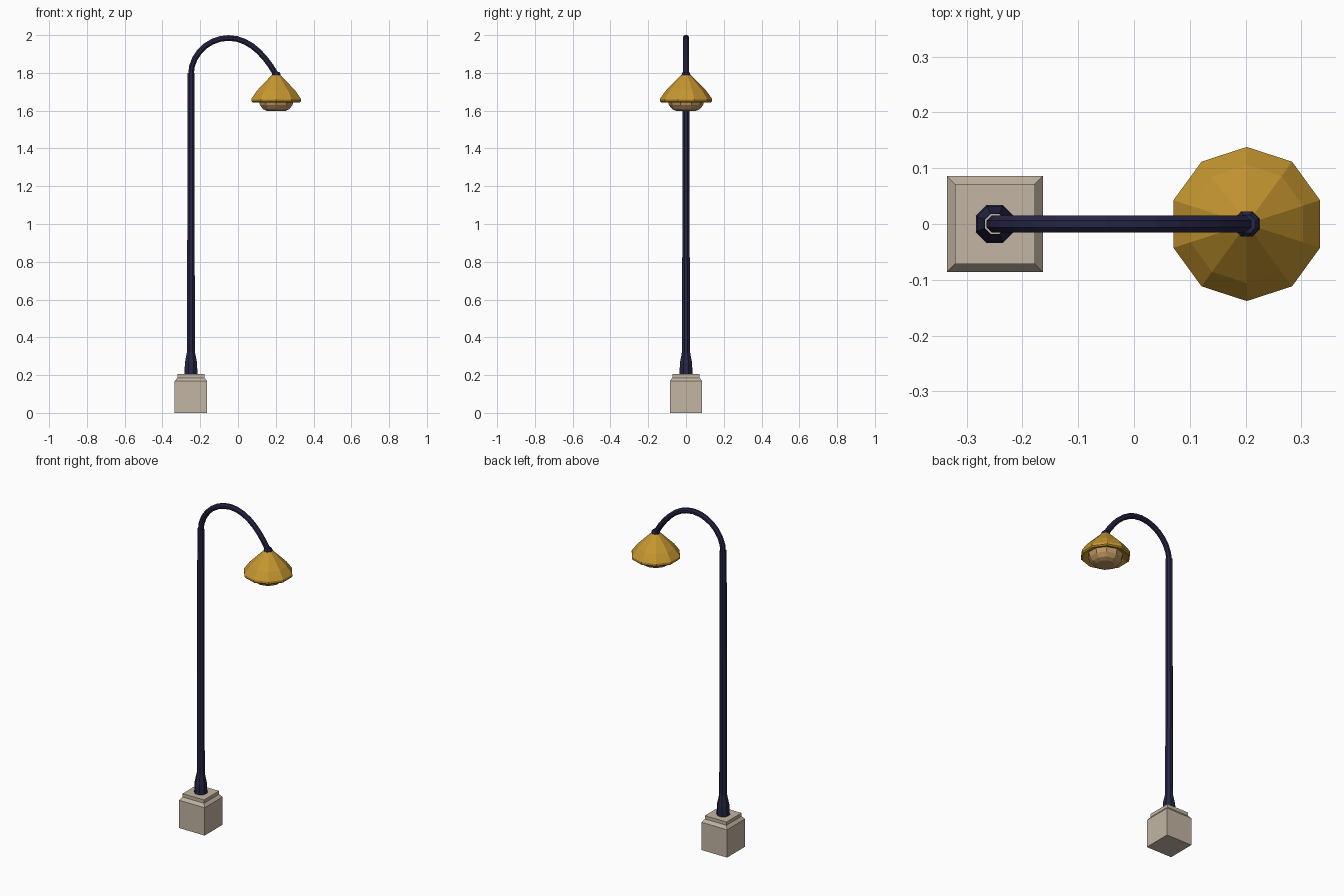
import bpy, math
from mathutils import Vector
from mathutils.geometry import interpolate_bezier

if "Cube" in bpy.data.objects:
    bpy.data.objects.remove(bpy.data.objects["Cube"])


def material(name, rgb):
    m = bpy.data.materials.new(name)
    lin = [(c / 255 / 12.92) if c < 11 else ((c / 255 + 0.055) / 1.055) ** 2.4 for c in rgb]
    m.diffuse_color = (*lin, 1)
    m.use_nodes = True
    m.node_tree.nodes["Principled BSDF"].inputs["Base Color"].default_value = m.diffuse_color
    return m


STONE = material("pale stone", (194, 181, 162))
NAVY = material("dark navy metal", (38, 37, 70))
GOLD = material("gold", (197, 150, 48))
GLASS = material("tan lamp glass", (190, 150, 98))

POLE_X, LAMP_X = -0.249, 0.202


def skin(name, rings, mat, cap_start=True, cap_end=True):
    """Join successive rings of points into one flat-shaded surface."""
    n = len(rings[0])
    verts = [p for ring in rings for p in ring]
    faces = []
    for i in range(len(rings) - 1):
        for j in range(n):
            k = (j + 1) % n
            faces.append((i * n + j, i * n + k, (i + 1) * n + k, (i + 1) * n + j))
    if cap_start:
        faces.append(tuple(reversed(range(n))))
    if cap_end:
        faces.append(tuple(range(len(verts) - n, len(verts))))
    me = bpy.data.meshes.new(name)
    me.from_pydata(verts, [], faces)
    me.materials.append(mat)
    ob = bpy.data.objects.new(name, me)
    bpy.context.collection.objects.link(ob)
    return ob


def lathe(name, x, profile, sides, turn, mat, **caps):
    """Stack polygon rings of (radius, z), listed from bottom to top."""
    rings = [[(x + r * math.cos(turn + math.tau * j / sides),
               r * math.sin(turn + math.tau * j / sides), z)
              for j in range(sides)] for r, z in profile]
    return skin(name, rings, mat, **caps)


# stone plinth: square block, chamfer and raised top
q = math.sqrt(2)
lathe("plinth", POLE_X, [(0.086 * q, 0), (0.086 * q, 0.168), (0.072 * q, 0.186),
                         (0.072 * q, 0.206)], 4, math.pi / 4, STONE)

# octagonal foot collar and slightly tapering pole, open at the top
E = math.pi / 8
lathe("foot_collar", POLE_X, [(0.037, 0.206), (0.035, 0.265), (0.0225, 0.325)], 8, E, NAVY,
      cap_start=False, cap_end=False)
lathe("pole", POLE_X, [(0.0225, 0.206), (0.0225, 0.325), (0.0195, 1.80)], 8, E, NAVY,
      cap_start=False, cap_end=False)

# curved arm swept along two bezier spans
a, peak, end = Vector((POLE_X, 0, 1.79)), Vector((-0.05, 0, 1.985)), Vector((LAMP_X, 0, 1.79))
path = interpolate_bezier(a, Vector((POLE_X, 0, 1.90)), Vector((-0.155, 0, 1.985)), peak, 8)
path += interpolate_bezier(peak, Vector((0.055, 0, 1.985)), Vector((0.14, 0, 1.90)), end, 8)[1:]
rings = []
for i, p in enumerate(path):
    t = (path[min(i + 1, len(path) - 1)] - path[max(i - 1, 0)]).normalized()
    if i == 0:
        t = Vector((0, 0, 1))
    side = Vector((0, 1, 0))
    out = side.cross(t)
    rings.append([p + 0.0162 * (math.cos(E + math.tau * j / 8) * out
                                + math.sin(E + math.tau * j / 8) * side) for j in range(8)])
skin("curved_arm", rings, NAVY, cap_start=False)

# cuff joining arm and shade
lathe("lamp_cuff", LAMP_X, [(0.025, 1.778), (0.024, 1.797), (0.017, 1.806)], 8, E, NAVY)

# ten-sided shade with a rim and a recessed underside
D = math.pi / 2
lathe("lamp_shade", LAMP_X, [(0.085, 1.665), (0.108, 1.650), (0.131, 1.643), (0.138, 1.650),
                             (0.138, 1.663), (0.106, 1.707), (0.02, 1.793)], 10, D, GOLD)

# glass bowl below the shade
lathe("lamp_glass", LAMP_X, [(0.050, 1.598), (0.073, 1.608), (0.091, 1.630), (0.098, 1.660)],
      10, D, GLASS)
